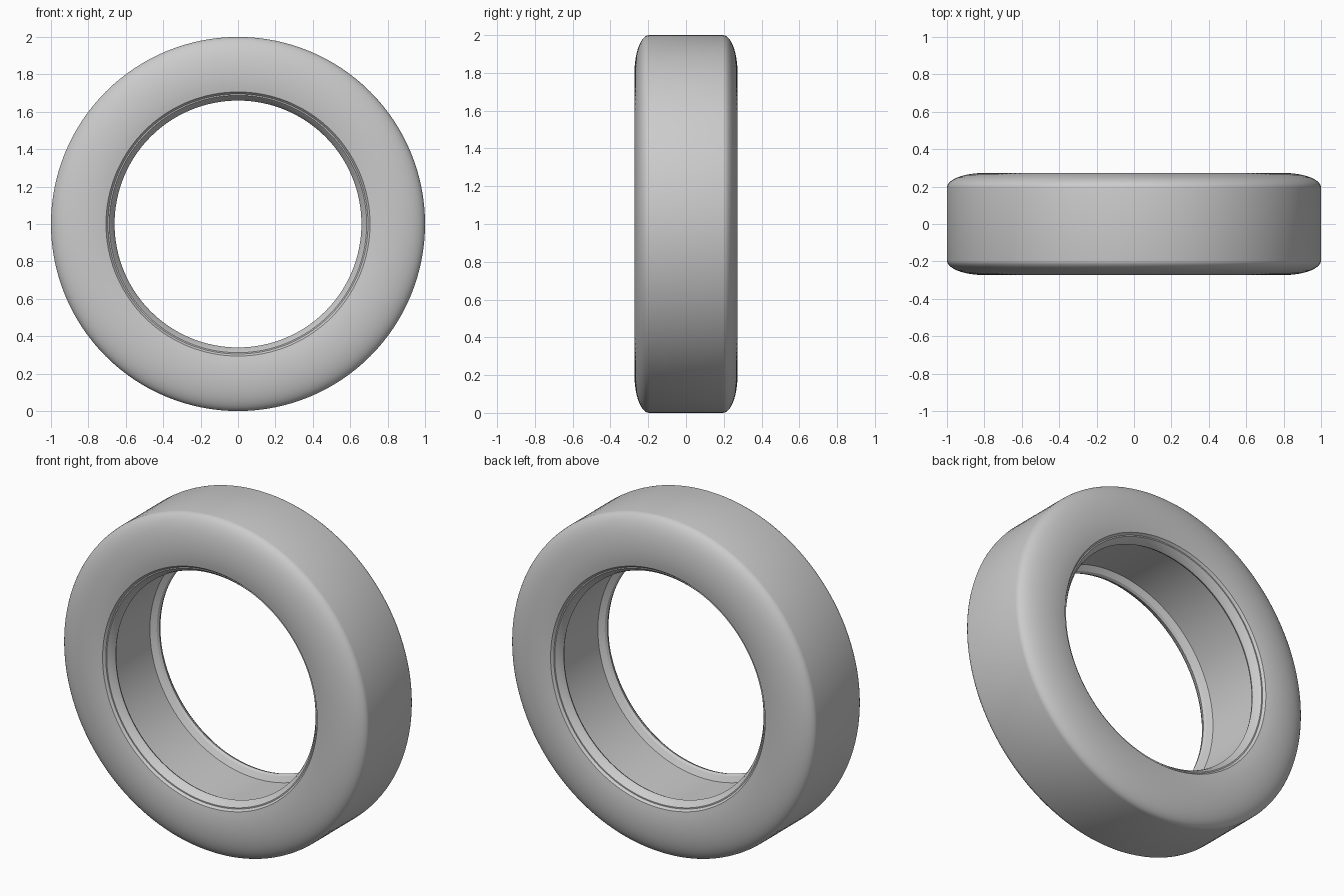
import bpy
import bmesh
import math
from mathutils import Matrix, Vector

cube = bpy.data.objects.get("Cube")
if cube:
    bpy.data.objects.remove(cube, do_unlink=True)

SEGMENTS = 128
TREAD_HALF = 0.195
BULGE = 0.078
SHOULDER = 0.2


def sidewall(steps=14):
    """Bulging sidewall from the tread edge inwards, as (radius, y)."""
    points = []
    for i in range(steps + 1):
        a = math.radians(118) * i / steps
        points.append((1 - SHOULDER + SHOULDER * math.cos(a),
                       TREAD_HALF + BULGE * math.sin(a)))
    return points


# Half of the cross-section: sidewall, bead lip, then the recessed inner drum
bead = [(0.695, 0.25), (0.688, 0.25), (0.668, 0.225),
        (0.66, 0.205), (0.668, 0.19), (0.7, 0.172)]
half = sidewall() + bead
profile = half + [(r, -y) for r, y in reversed(half)]

# Revolve the closed cross-section around the axle
bm = bmesh.new()
verts = [bm.verts.new((r, y, 0)) for r, y in profile]
edges = [bm.edges.new((v, verts[(i + 1) % len(verts)]))
         for i, v in enumerate(verts)]
bmesh.ops.spin(bm, geom=verts + edges, cent=(0, 0, 0), axis=(0, 1, 0),
               angle=math.tau, steps=SEGMENTS, use_merge=True)
bmesh.ops.remove_doubles(bm, verts=bm.verts, dist=1e-4)
bmesh.ops.recalc_face_normals(bm, faces=bm.faces)
bm.transform(Matrix.Translation(Vector((0, 0, 1))))

mesh = bpy.data.meshes.new("tire")
bm.to_mesh(mesh)
bm.free()
tire = bpy.data.objects.new("tire", mesh)
bpy.context.collection.objects.link(tire)

# Smooth rubber with crisp bead creases
bpy.ops.object.select_all(action="DESELECT")
tire.select_set(True)
bpy.context.view_layer.objects.active = tire
bpy.ops.object.shade_smooth_by_angle(angle=math.radians(30))
